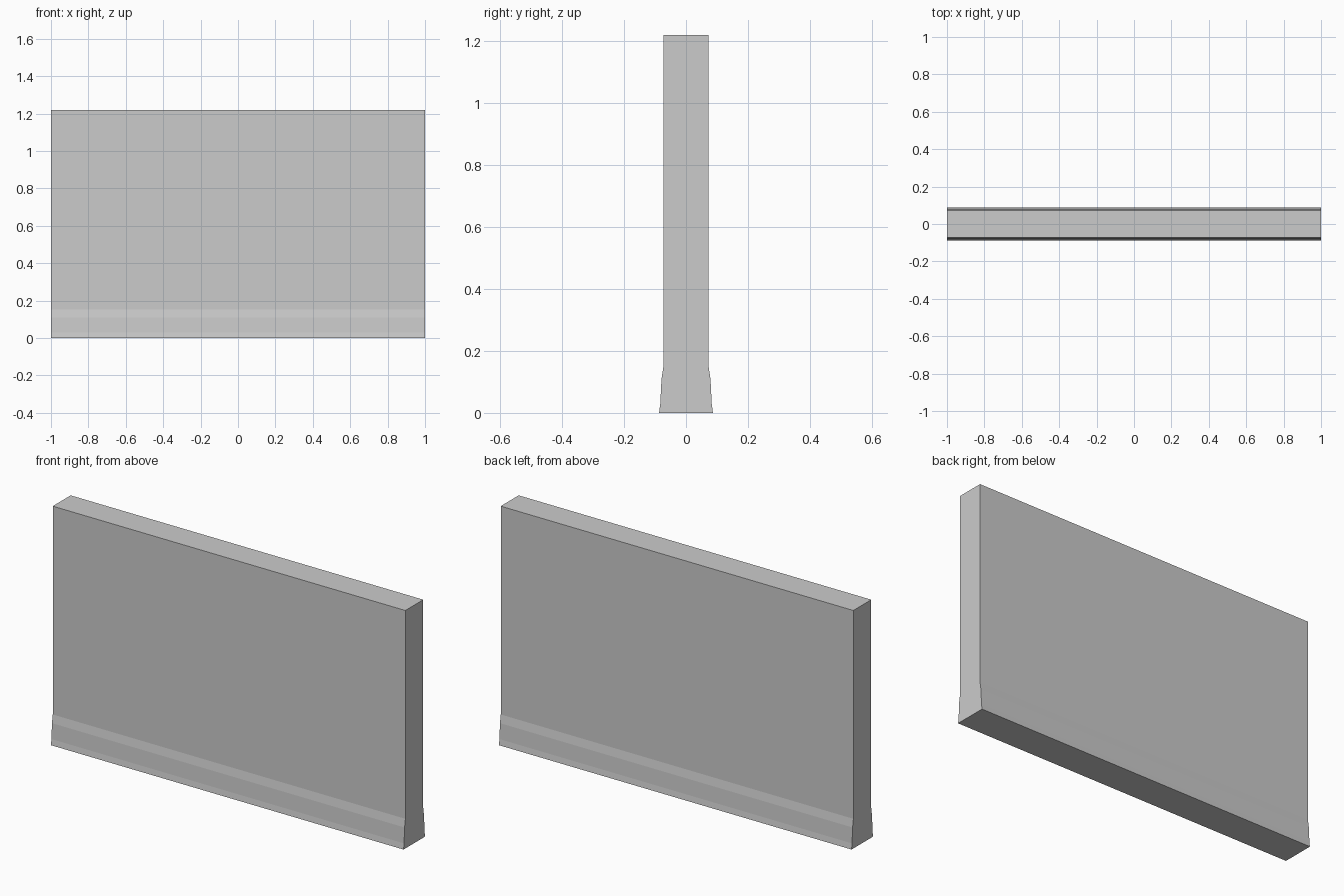
import bpy
import bmesh

if "Cube" in bpy.data.objects:
    bpy.data.objects.remove(bpy.data.objects["Cube"])

# Half cross-section (y, z): flared skirting at the foot, straight panel above
half = [(0.087, 0.0), (0.083, 0.03), (0.079, 0.11), (0.0725, 0.152), (0.0725, 1.22)]
section = half + [(-y, z) for y, z in reversed(half)]

# Wall panel: cross-section extruded along x
bm = bmesh.new()
end = bm.faces.new([bm.verts.new((-1.0, y, z)) for y, z in section])
side = bmesh.ops.extrude_face_region(bm, geom=[end], use_keep_orig=True)
moved = [v for v in side["geom"] if isinstance(v, bmesh.types.BMVert)]
bmesh.ops.translate(bm, verts=moved, vec=(2.0, 0, 0))
bmesh.ops.recalc_face_normals(bm, faces=bm.faces)

mesh = bpy.data.meshes.new("wall_panel")
bm.to_mesh(mesh)
bm.free()
bpy.context.collection.objects.link(bpy.data.objects.new("wall_panel", mesh))
